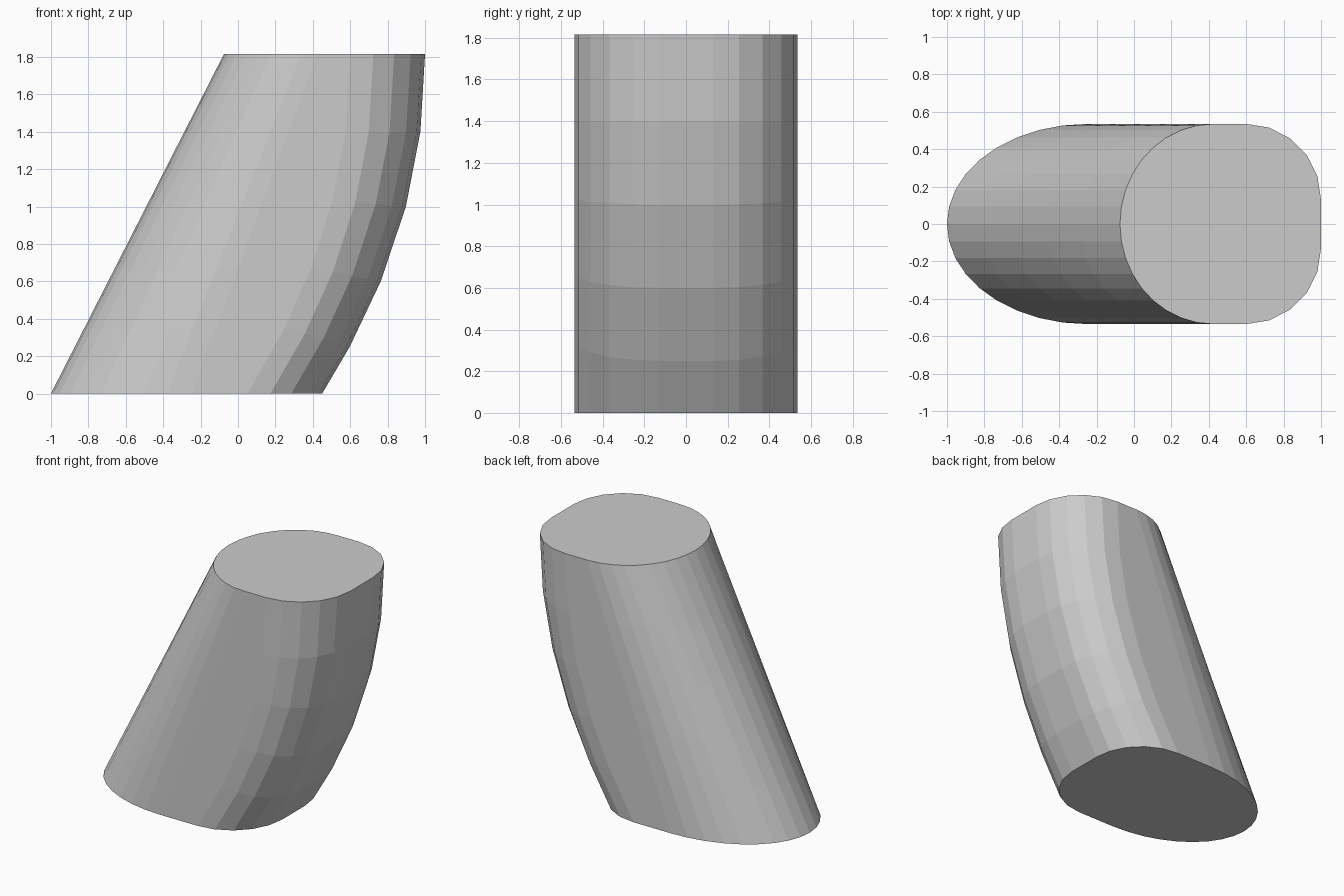
import bpy
import bmesh
from math import sin, cos, pi

if "Cube" in bpy.data.objects:
    bpy.data.objects.remove(bpy.data.objects["Cube"])

H = 1.815         # total height
HALF = 0.535      # half depth in y
FLAT = 0.13       # half width of the flat strip on the right
CORNER = 0.40     # length of the rounded right corner in x
N_LEFT, N_RIGHT = 9, 5


def right_x(z):
    """Bowed right profile."""
    return 1.0 - 0.55 * (1 - z / H) ** 2.1


def left_point(z, a):
    """Straight leaning left side with an elliptical nose."""
    t = z / H
    nose = -1.0 + 0.925 * t
    radius = 0.75 - 0.25 * t
    return (nose + radius * (1 - cos(a)), HALF * sin(a), z)


def ring(z0, tilt):
    """One closed cross-section, slightly tilted towards the bowed side."""
    z_left = z0 + tilt * CORNER
    half = [left_point(z_left, pi / 2 * i / N_LEFT) for i in range(N_LEFT + 1)]
    for i in range(N_RIGHT + 1):
        a = pi / 2 * i / N_RIGHT
        d = CORNER * (1 - sin(a))
        z = z0 + tilt * d
        half.append((right_x(z) - d, FLAT + (HALF - FLAT) * cos(a), z))
    # mirror to the front half, skipping the shared nose point
    return half + [(x, -y, z) for x, y, z in reversed(half[1:])]


# Leaning column lofted through the rings
bm = bmesh.new()
levels = [(0, 0), (0.25, 0.25), (0.6, 0.18), (1.0, 0.08), (1.4, -0.02), (H, 0)]
rings = [[bm.verts.new(p) for p in ring(z, k)] for z, k in levels]
n = len(rings[0])
for low, high in zip(rings, rings[1:]):
    for i in range(n):
        j = (i + 1) % n
        bm.faces.new((low[i], low[j], high[j], high[i]))

# Flat end caps
bm.faces.new(rings[0])
bm.faces.new(rings[-1])
bmesh.ops.recalc_face_normals(bm, faces=bm.faces[:])

mesh = bpy.data.meshes.new("leaning_column")
bm.to_mesh(mesh)
bm.free()
column = bpy.data.objects.new("leaning_column", mesh)
bpy.context.collection.objects.link(column)
